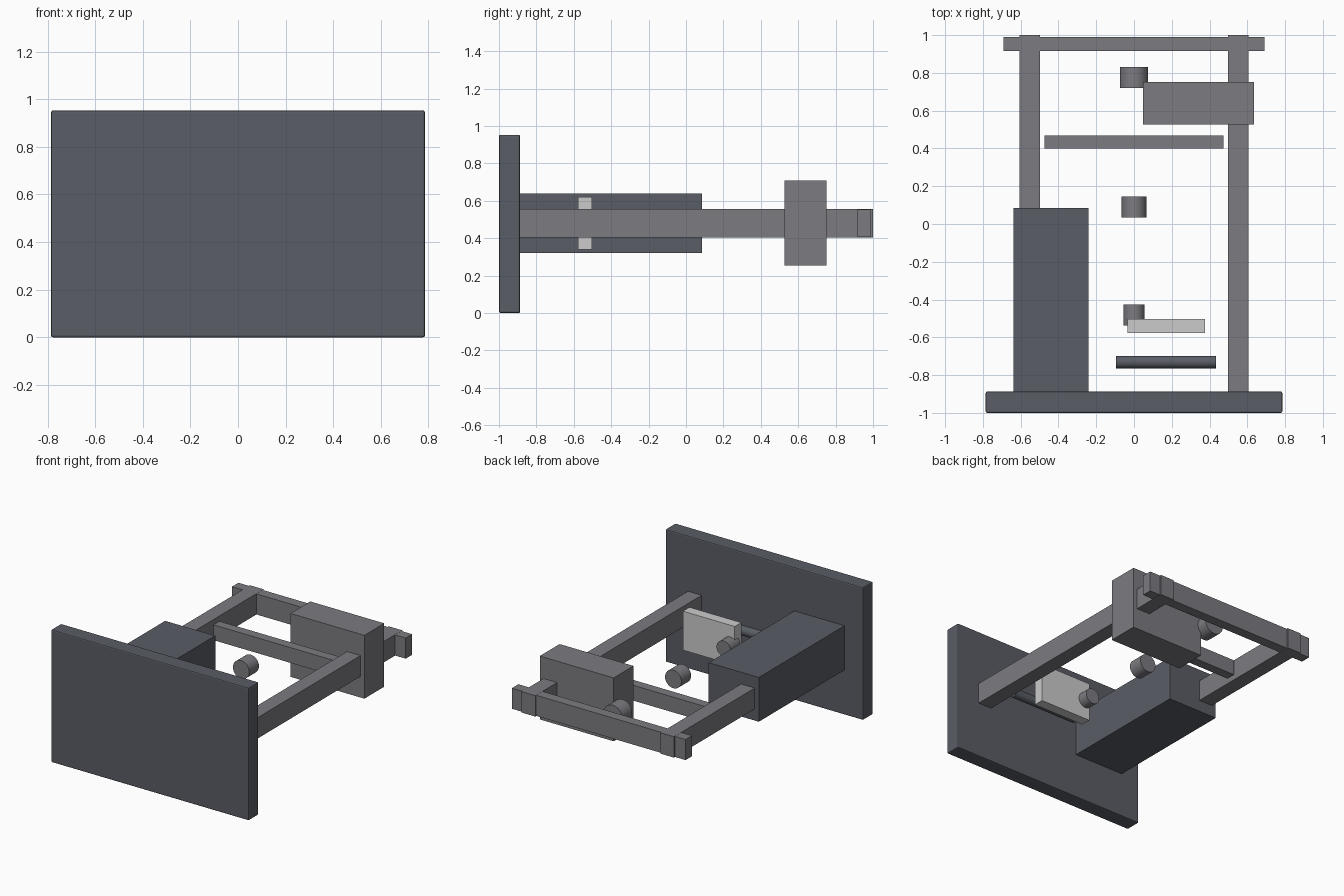
import bpy
from math import pi

if "Cube" in bpy.data.objects:
    bpy.data.objects.remove(bpy.data.objects["Cube"])


def material(name, rgb):
    m = bpy.data.materials.new(name)
    m.diffuse_color = (*rgb, 1)
    m.use_nodes = True
    m.node_tree.nodes["Principled BSDF"].inputs["Base Color"].default_value = m.diffuse_color
    return m


DARK = material("dark_steel", (0.10, 0.11, 0.13))
MID = material("mid_grey", (0.20, 0.20, 0.22))
LIGHT = material("light_grey", (0.60, 0.60, 0.60))


def box(name, x, y, z, mat, bevel=0.0):
    """Box from (min, max) ranges on each axis."""
    bpy.ops.mesh.primitive_cube_add(
        size=1, location=[(a + b) / 2 for a, b in (x, y, z)])
    ob = bpy.context.object
    ob.name = name
    ob.scale = [b - a for a, b in (x, y, z)]
    bpy.ops.object.transform_apply(location=False, rotation=False, scale=True)
    ob.data.materials.append(mat)
    if bevel:
        mod = ob.modifiers.new("bevel", 'BEVEL')
        mod.width, mod.segments = bevel, 2
    return ob


def cylinder(name, radius, length, centre, axis, mat):
    """Smooth cylinder along the x or y axis."""
    rot = (pi / 2, 0, 0) if axis == 'y' else (0, pi / 2, 0)
    bpy.ops.mesh.primitive_cylinder_add(
        vertices=32, radius=radius, depth=length, location=centre, rotation=rot)
    ob = bpy.context.object
    ob.name = name
    ob.data.materials.append(mat)
    bpy.ops.object.shade_smooth_by_angle()
    return ob


MID_Z = 0.48

# Front plate
box("front_plate", (-0.785, 0.785), (-1.0, -0.887), (0, 0.953), DARK, 0.008)

# Side rails and rear crossbar
for side, label in ((-1, "left"), (1, "right")):
    x = sorted((side * 0.497, side * 0.605))
    box(f"{label}_rail", x, (-0.90, 1.0), (0.405, 0.555), MID)
box("rear_crossbar", (-0.69, 0.69), (0.917, 0.99), (0.406, 0.554), MID)

# Inner crossbar
box("inner_crossbar", (-0.475, 0.475), (0.40, 0.468), (0.425, 0.535), MID)

# Housings
box("long_housing", (-0.638, -0.24), (-0.89, 0.085), (0.322, 0.64), DARK)
box("rear_block", (0.048, 0.635), (0.527, 0.752), (0.253, 0.708), MID)

# Light plate and the roller in front of it
box("light_plate", (-0.035, 0.377), (-0.577, -0.503), (0.34, 0.62), LIGHT)
cylinder("roller", 0.033, 0.53, (0.17, -0.731, MID_Z), 'x', DARK)

# Row of short drums along the centre line
for i, (y, r) in enumerate(((-0.482, 0.056), (0.09, 0.065), (0.775, 0.075))):
    cylinder(f"drum_{i + 1}", r, 0.11, (0, y, MID_Z), 'y', MID)
